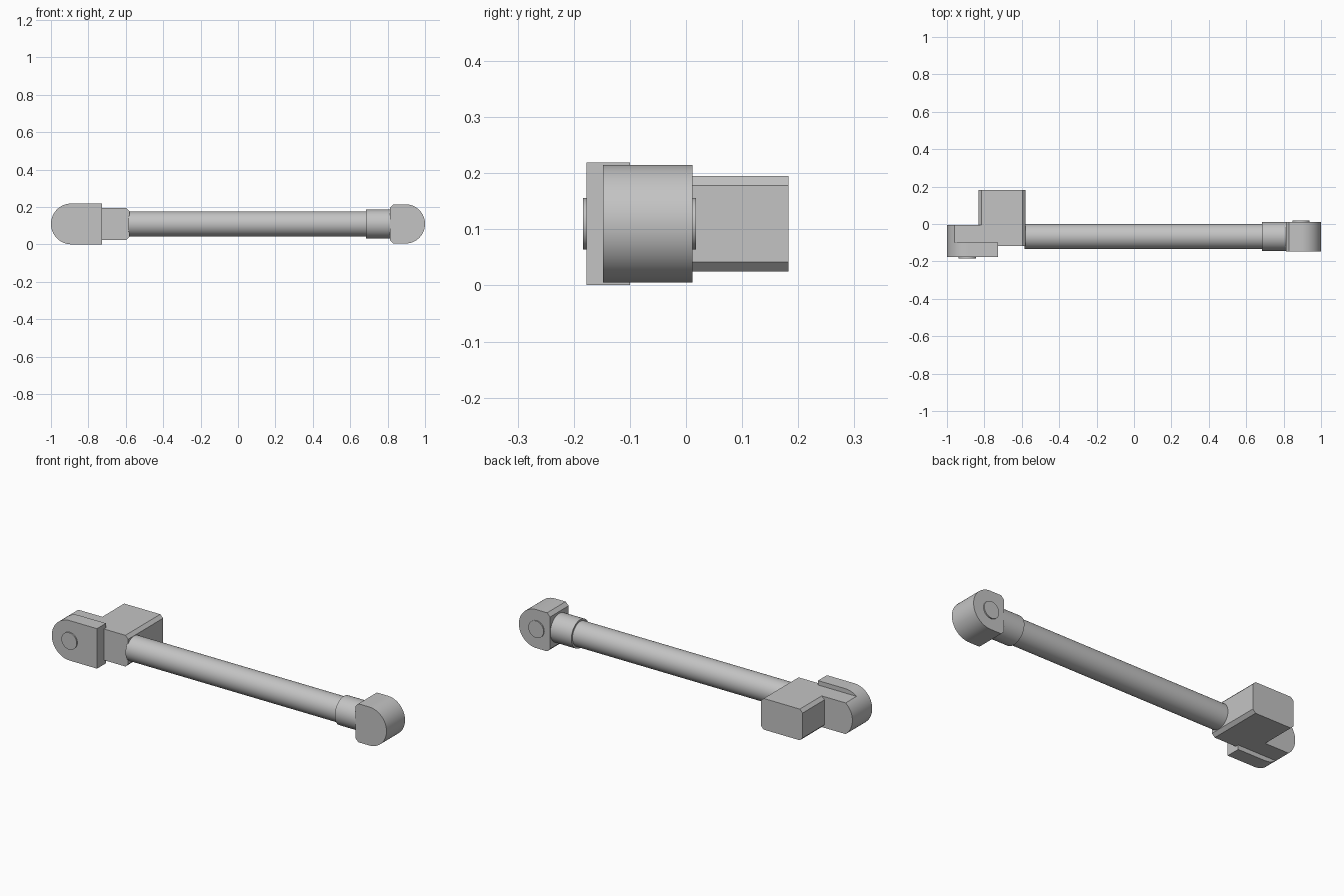
import bpy
import math

cube = bpy.data.objects.get("Cube")
if cube:
    bpy.data.objects.remove(cube, do_unlink=True)

grey = bpy.data.materials.new("light_grey")
grey.use_nodes = True
colour = (0.55, 0.55, 0.55, 1)
grey.diffuse_color = colour
grey.node_tree.nodes["Principled BSDF"].inputs["Base Color"].default_value = colour

MID_Z = 0.11
ROD_Y = -0.067


def prism(name, profile, y0, y1):
    """Extrude an (x, z) outline along y."""
    n = len(profile)
    verts = [(x, y, z) for y in (y0, y1) for x, z in profile]
    faces = [tuple(range(n)), tuple(reversed(range(n, 2 * n)))]
    faces += [(i, i + n, (i + 1) % n + n, (i + 1) % n) for i in range(n)]
    mesh = bpy.data.meshes.new(name)
    mesh.from_pydata(verts, [], faces)
    obj = bpy.data.objects.new(name, mesh)
    bpy.context.collection.objects.link(obj)
    return finish(obj)


def cylinder(name, radius, start, end, axis, centre):
    """Cylinder along x or y between two coordinates."""
    mid = (start + end) / 2
    if axis == "x":
        place, turn = (mid, centre, MID_Z), (0, math.pi / 2, 0)
    else:
        place, turn = (centre, mid, MID_Z), (math.pi / 2, 0, 0)
    bpy.ops.mesh.primitive_cylinder_add(vertices=64, radius=radius, depth=end - start,
                                        location=place, rotation=turn)
    obj = bpy.context.object
    obj.name = name
    return finish(obj)


def finish(obj):
    obj.data.materials.append(grey)
    bpy.ops.object.select_all(action="DESELECT")
    obj.select_set(True)
    bpy.context.view_layer.objects.active = obj
    bpy.ops.object.mode_set(mode="EDIT")
    bpy.ops.mesh.select_all(action="SELECT")
    bpy.ops.mesh.normals_make_consistent(inside=False)
    bpy.ops.object.mode_set(mode="OBJECT")
    bpy.ops.object.shade_smooth_by_angle(angle=math.radians(25))
    return obj


def rounded_end(centre_x, radius, flat_x, side, half=None, chamfer=0):
    """Outline with an arc on one side and a flat, optionally chamfered, other side."""
    half = half or radius
    sweep = math.asin(half / radius)
    steps = 40
    angles = [-sweep + 2 * sweep * i / steps for i in range(steps + 1)]
    points = [(centre_x + side * radius * math.cos(a), MID_Z + radius * math.sin(a))
              for a in angles]
    if chamfer:
        inner = flat_x + side * chamfer
        points += [(inner, MID_Z + half), (flat_x, MID_Z + half - chamfer),
                   (flat_x, MID_Z - half + chamfer), (inner, MID_Z - half)]
    else:
        points += [(flat_x, MID_Z + half), (flat_x, MID_Z - half)]
    return points


def chamfered_block(x0, x1, half, c):
    right = [(x1 - c, MID_Z - half), (x1, MID_Z - half + c),
             (x1, MID_Z + half - c), (x1 - c, MID_Z + half)]
    return right + [(x0 + x1 - x, z) for x, z in reversed(right)]


# Hinge at the right end: front plate, flattened lug, block and pin
prism("hinge_plate", rounded_end(-0.891, 0.109, -0.727, -1), -0.177, -0.1)
prism("hinge_lug", rounded_end(-0.891, 0.109, -0.75, -1, half=0.085), -0.1, -0.006)
prism("hinge_block", chamfered_block(-0.832, -0.58, 0.085, 0.017), -0.118, 0.183)
cylinder("hinge_pin", 0.046, -0.184, -0.15, "y", -0.891)

# Rod and its collar
cylinder("rod", 0.067, -0.585, 0.72, "x", ROD_Y)
cylinder("collar", 0.077, 0.685, 0.84, "x", ROD_Y)

# Rounded head and pin at the left end
prism("rod_head", rounded_end(0.895, 0.105, 0.812, 1, chamfer=0.018), -0.148, 0.012)
cylinder("head_pin", 0.046, -0.02, 0.018, "y", 0.893)
